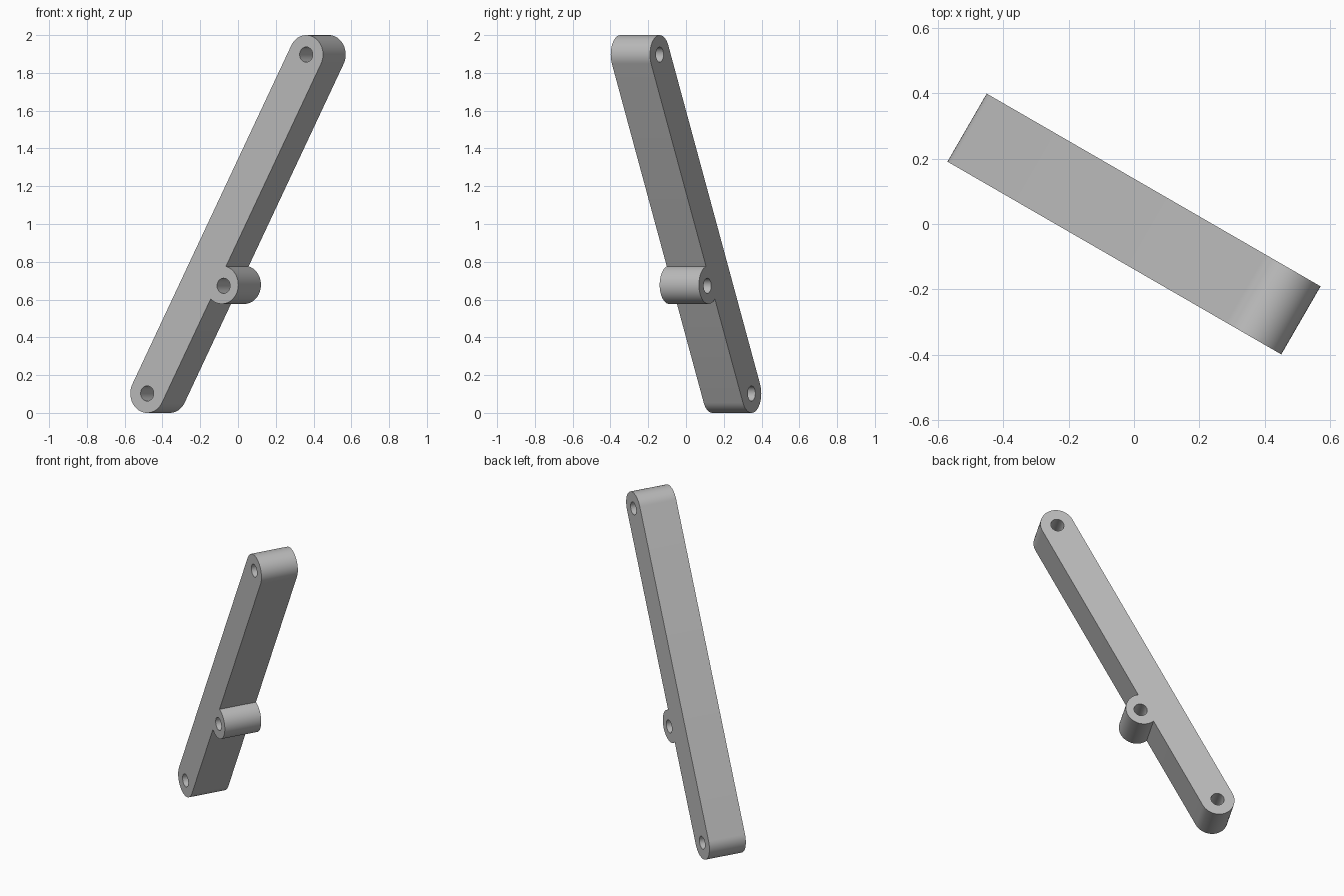
import bpy, bmesh
from math import radians, cos, sin, pi, atan2

cube = bpy.data.objects.get("Cube")
if cube:
    bpy.data.objects.remove(cube, do_unlink=True)

DEPTH = 0.24
TURN = radians(-30)
LOW, HIGH = (-0.486, 0.103), (0.486, 1.897)
END_R, HOLE_R = 0.103, 0.04
BOSS, BOSS_R, BOSS_HOLE = (-0.03, 0.678), 0.101, (-0.019, 0.673)

grey = bpy.data.materials.new("light_grey")
grey.use_nodes = True
grey.diffuse_color = (0.5, 0.5, 0.5, 1)
grey.node_tree.nodes["Principled BSDF"].inputs["Base Color"].default_value = (0.5, 0.5, 0.5, 1)


def arc(centre, r, start, sweep, n):
    return [(centre[0] + r * cos(start + sweep * i / n),
             centre[1] + r * sin(start + sweep * i / n)) for i in range(n + 1)]


def extrude(name, outline, depth):
    """Upright profile extruded symmetrically through its thickness."""
    bm = bmesh.new()
    face = bm.faces.new([bm.verts.new((u, -depth / 2, z)) for u, z in outline])
    new = bmesh.ops.extrude_face_region(bm, geom=[face])["geom"]
    bmesh.ops.translate(bm, vec=(0, depth, 0),
                        verts=[v for v in new if isinstance(v, bmesh.types.BMVert)])
    bmesh.ops.recalc_face_normals(bm, faces=bm.faces)
    mesh = bpy.data.meshes.new(name)
    bm.to_mesh(mesh)
    bm.free()
    mesh.materials.append(grey)
    ob = bpy.data.objects.new(name, mesh)
    ob.rotation_euler.z = TURN
    bpy.context.collection.objects.link(ob)
    return ob


def disc(name, centre, r, depth):
    return extrude(name, arc(centre, r, 0, 2 * pi, 48)[:-1], depth)


def combine(target, tool, operation):
    """Apply a boolean and discard the tool object."""
    bpy.context.view_layer.update()
    bpy.ops.object.select_all(action='DESELECT')
    bpy.context.view_layer.objects.active = target
    target.select_set(True)
    mod = target.modifiers.new(operation.lower(), 'BOOLEAN')
    mod.operation, mod.solver, mod.object = operation, 'EXACT', tool
    bpy.ops.object.modifier_apply(modifier=mod.name)
    bpy.data.objects.remove(tool, do_unlink=True)


# Slanted bar with fully rounded ends
lean = atan2(HIGH[1] - LOW[1], HIGH[0] - LOW[0])
bar = extrude("link_bar",
              arc(HIGH, END_R, lean - pi / 2, pi, 24) + arc(LOW, END_R, lean + pi / 2, pi, 24),
              DEPTH)

# Side boss merged into the bar's edge
combine(bar, disc("side_boss", BOSS, BOSS_R, DEPTH), 'UNION')

# Pin holes through both ends and the boss
for centre in (LOW, HIGH, BOSS_HOLE):
    cutter = disc("hole_cutter", centre, HOLE_R, DEPTH * 2)
    cutter.hide_render = True
    combine(bar, cutter, 'DIFFERENCE')

bpy.ops.object.shade_smooth_by_angle(angle=radians(30))
